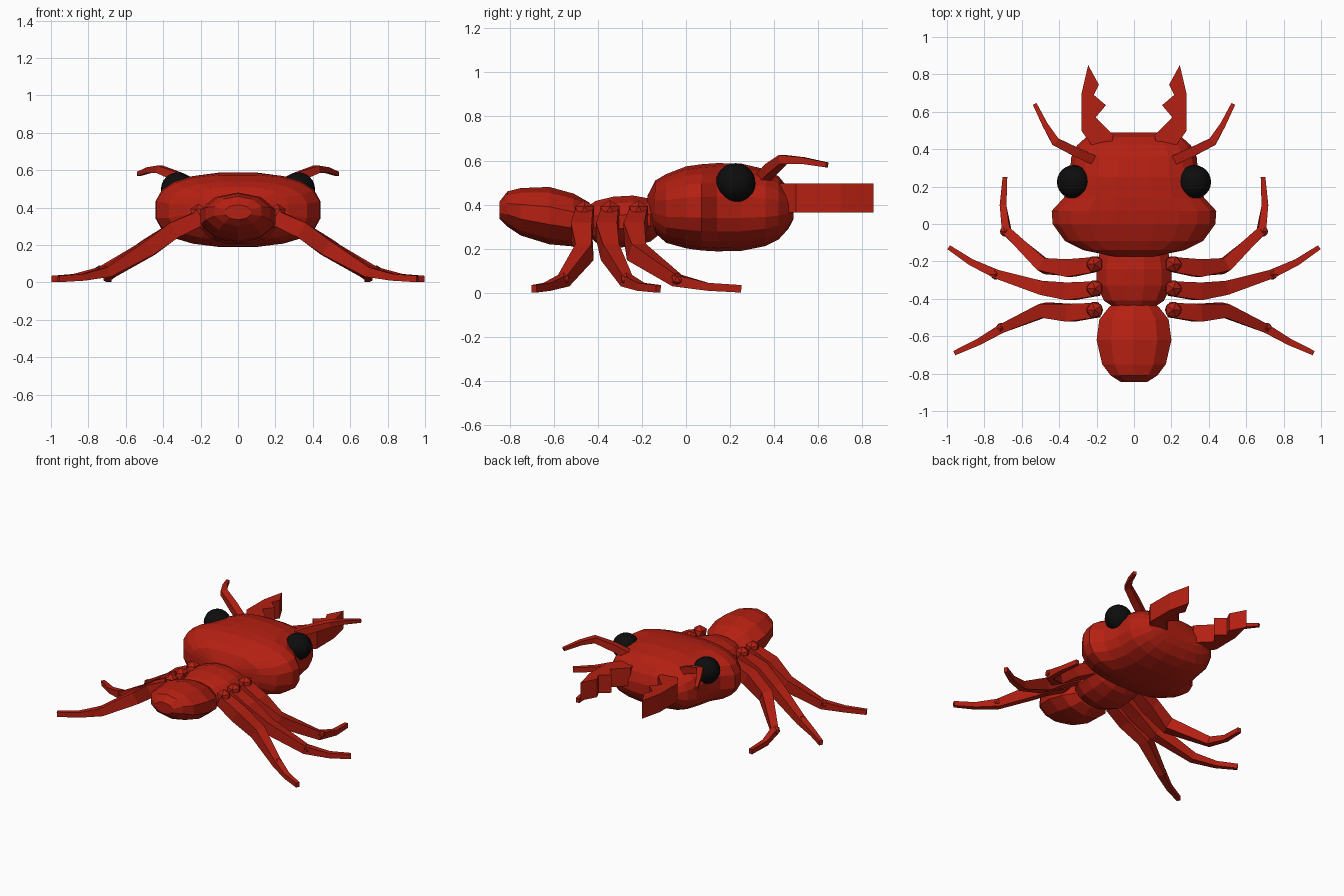
import bpy, bmesh, math
from mathutils import Vector

if "Cube" in bpy.data.objects:
    bpy.data.objects.remove(bpy.data.objects["Cube"])


def material(name, col):
    m = bpy.data.materials.new(name)
    m.diffuse_color = (*col, 1)
    m.use_nodes = True
    m.node_tree.nodes["Principled BSDF"].inputs["Base Color"].default_value = m.diffuse_color
    return m


RED = material("red", (0.46, 0.014, 0.006))
BLACK = material("black", (0.004, 0.004, 0.004))


def finish(name, bm, mat, mirror=False):
    bmesh.ops.recalc_face_normals(bm, faces=bm.faces)
    me = bpy.data.meshes.new(name)
    bm.to_mesh(me)
    bm.free()
    me.materials.append(mat)
    ob = bpy.data.objects.new(name, me)
    bpy.context.collection.objects.link(ob)
    if mirror:
        ob.modifiers.new("mirror", 'MIRROR')
    return ob


def skin(bm, rings):
    loops = [[bm.verts.new(p) for p in r] for r in rings]
    n = len(loops[0])
    for a, b in zip(loops, loops[1:]):
        for i in range(n):
            j = (i + 1) % n
            bm.faces.new((a[i], a[j], b[j], b[i]))
    bm.faces.new(loops[0])
    bm.faces.new(loops[-1][::-1])


def spow(v, e):
    return math.copysign(abs(v) ** e, v)


def body(name, stations, sides, n=2.0):
    """Loft along y; stations are (y, half width, z bottom, z top)."""
    rings = []
    for y, w, lo, hi in stations:
        ring = []
        for k in range(sides):
            a = math.tau * (k + 0.5) / sides
            ring.append((w * spow(math.cos(a), 2 / n) / math.cos(math.pi / sides) ** (2 / n), y,
                         (lo + hi) / 2 + (hi - lo) / 2 * spow(math.sin(a), 2 / n)))
        rings.append(ring)
    bm = bmesh.new()
    skin(bm, rings)
    return finish(name, bm, RED)


def limb(bm, path):
    """Square-section tapered tube; path is (x, y, z, width, height)."""
    pts = [Vector(p[:3]) for p in path]
    rings = []
    for i, p in enumerate(path):
        t = (pts[min(i + 1, len(pts) - 1)] - pts[max(i - 1, 0)]).normalized()
        s = t.cross(Vector((0, 0, 1))).normalized()
        u = s.cross(t)
        rings.append([pts[i] + s * a * p[3] / 2 + u * b * p[4] / 2
                      for a, b in ((-1, -1), (1, -1), (1, 1), (-1, 1))])
    skin(bm, rings)


# Body sections
body("head", [
    (-0.175, 0.10, 0.35, 0.44), (-0.14, 0.27, 0.27, 0.51), (-0.09, 0.37, 0.225, 0.54),
    (0.0, 0.435, 0.20, 0.575), (0.07, 0.44, 0.19, 0.585), (0.14, 0.375, 0.186, 0.59),
    (0.25, 0.345, 0.188, 0.588), (0.36, 0.335, 0.21, 0.562), (0.42, 0.305, 0.24, 0.53),
    (0.465, 0.255, 0.29, 0.475), (0.488, 0.18, 0.335, 0.41)], 20, 2.6)
body("thorax", [
    (-0.45, 0.10, 0.27, 0.39), (-0.41, 0.16, 0.225, 0.42), (-0.33, 0.20, 0.20, 0.44),
    (-0.24, 0.20, 0.205, 0.445), (-0.16, 0.185, 0.23, 0.43), (-0.10, 0.12, 0.28, 0.40)], 12)
body("abdomen", [
    (-0.845, 0.07, 0.335, 0.415), (-0.81, 0.125, 0.30, 0.46), (-0.75, 0.17, 0.26, 0.475),
    (-0.62, 0.20, 0.22, 0.48), (-0.51, 0.185, 0.21, 0.45), (-0.44, 0.13, 0.24, 0.41),
    (-0.41, 0.07, 0.28, 0.37)], 10)

# Eyes
bm = bmesh.new()
bmesh.ops.create_uvsphere(bm, u_segments=24, v_segments=12, radius=0.09)
bmesh.ops.translate(bm, verts=bm.verts, vec=(0.322, 0.225, 0.498))
for f in bm.faces:
    f.smooth = True
finish("eyes", bm, BLACK, True)

# Toothed jaws
outline = [(0.245, 0.85), (0.28, 0.70), (0.282, 0.50), (0.225, 0.42), (0.12, 0.42), (0.11, 0.475),
           (0.205, 0.57), (0.15, 0.635), (0.215, 0.69), (0.188, 0.745)]
bm = bmesh.new()
skin(bm, [[(x, y, z) for x, y in outline] for z in (0.365, 0.495)])
finish("jaws", bm, RED, True)

# Antennae
bm = bmesh.new()
limb(bm, [(0.19, 0.33, 0.50, 0.05, 0.05), (0.31, 0.385, 0.56, 0.05, 0.05),
          (0.42, 0.44, 0.605, 0.045, 0.04), (0.475, 0.53, 0.60, 0.03, 0.03),
          (0.53, 0.64, 0.58, 0.022, 0.022)])
finish("antennae", bm, RED, True)

# Legs: (x, y) of hip, thigh, knee, ankle, foot middle, toe
XY = {
    "front_legs": [(0.20, -0.215), (0.34, -0.235), (0.48, -0.225), (0.68, -0.04), (0.70, 0.10), (0.69, 0.25)],
    "middle_legs": [(0.20, -0.345), (0.34, -0.36), (0.48, -0.345), (0.73, -0.27), (0.87, -0.205), (0.99, -0.125)],
    "rear_legs": [(0.20, -0.46), (0.34, -0.475), (0.48, -0.46), (0.70, -0.555), (0.83, -0.63), (0.96, -0.69)],
}
SECTION = [(0.345, 0.08, 0.08), (0.28, 0.095, 0.09), (0.185, 0.075, 0.085),
           (0.055, 0.048, 0.055), (0.027, 0.036, 0.036), (0.018, 0.025, 0.034)]
for name, xy in XY.items():
    bm = bmesh.new()
    limb(bm, [(*p, *s) for p, s in zip(xy, SECTION)])
    # Hip and ankle knobs
    for (x, y), z, r in ((xy[0], 0.37, 0.05), (xy[3], 0.062, 0.03)):
        k = bmesh.ops.create_icosphere(bm, subdivisions=1, radius=r)["verts"]
        bmesh.ops.translate(bm, verts=k, vec=(x + 0.01, y, z))
    finish(name, bm, RED, True)
